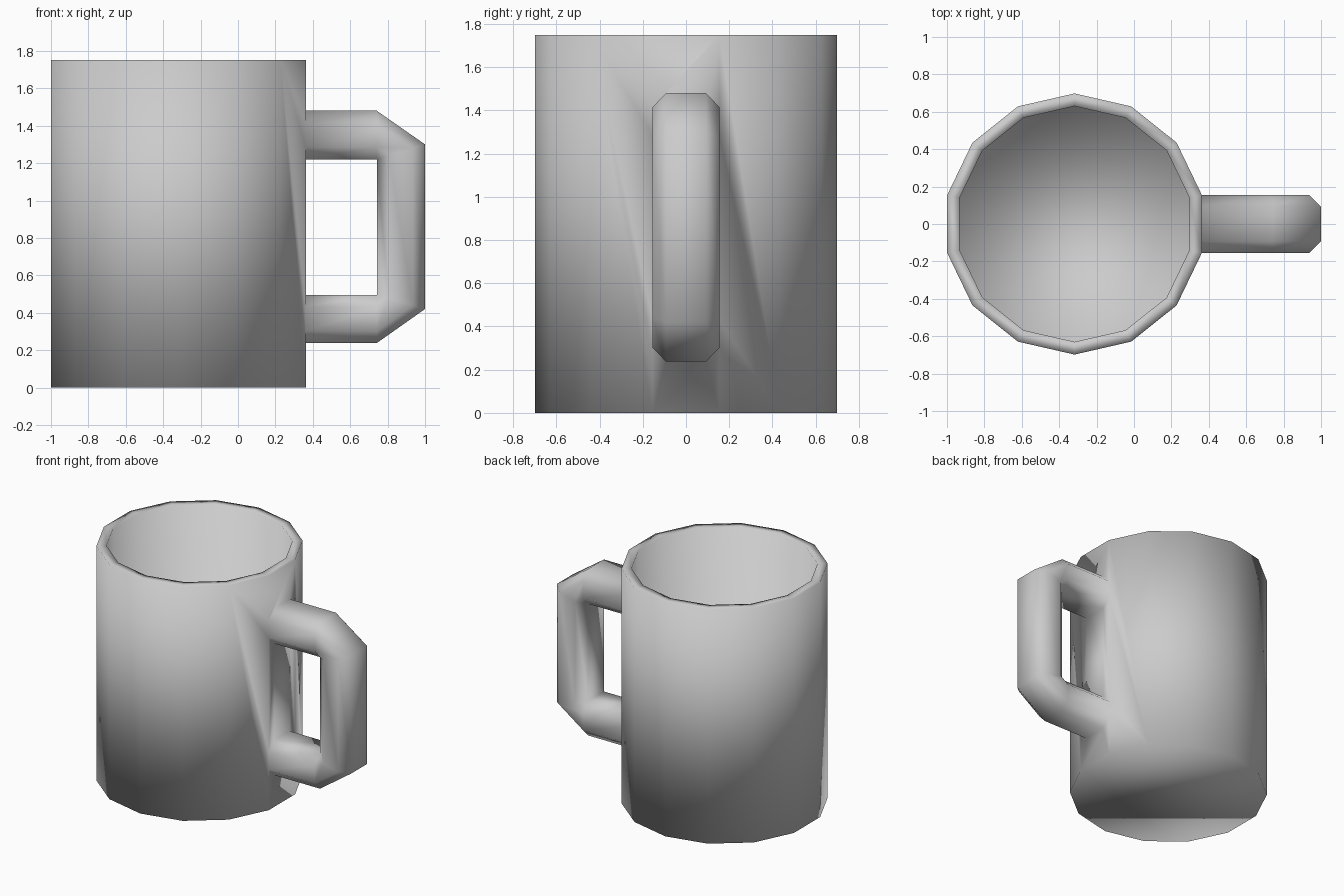
import bpy, bmesh
from math import sin, cos, pi

if "Cube" in bpy.data.objects:
    bpy.data.objects.remove(bpy.data.objects["Cube"])

N, CX, R_OUT, R_IN = 14, -0.318, 0.698, 0.63
HEIGHT, FLOOR = 1.75, 0.07
WALL_X = CX + R_OUT * cos(pi / N)      # flat side that carries the handle
HALF_W = R_OUT * sin(pi / N)           # handle is exactly as wide as that side

bm = bmesh.new()


def cup_ring(r, z):
    return [bm.verts.new((CX + r * cos((2 * k - 1) * pi / N),
                          r * sin((2 * k - 1) * pi / N), z)) for k in range(N)]


def bridge(a, b, skip=()):
    n = len(a)
    for i in range(n):
        if i not in skip:
            j = (i + 1) % n
            bm.faces.new((a[i], a[j], b[j], b[i]))


# Cup shell: outer wall, rim, inner wall, floor and base
bot, top = cup_ring(R_OUT, 0), cup_ring(R_OUT, HEIGHT)
rim, floor = cup_ring(R_IN, HEIGHT), cup_ring(R_IN, FLOOR)
bridge(bot, top, skip=(0, 1, N - 1))
bridge(top, rim)
bridge(rim, floor)
bm.faces.new(floor)
bm.faces.new(bot[::-1])

# Handle: chamfered section (s across, t from outside to inside) swept along stations
SECTION = [(-.6, 0), (.6, 0), (1, .25), (1, .75), (.6, 1), (-.6, 1), (-1, .75), (-1, .25)]
STATIONS = [((WALL_X, 1.48), (WALL_X, 1.22)),
            ((.742, 1.48), (.742, 1.22)),
            ((1.0, 1.30), (.742, 1.22)),
            ((1.0, .42), (.742, .495)),
            ((.742, .238), (.742, .495)),
            ((WALL_X, .238), (WALL_X, .495))]
rings = []
for (ox, oz), (ix, iz) in STATIONS:
    rings.append([bm.verts.new((ox + (ix - ox) * t, s * HALF_W, oz + (iz - oz) * t))
                  for s, t in SECTION])
for a, b in zip(rings, rings[1:]):
    bridge(a, b)

# Wall faces around the two handle roots
u, w = rings[0], rings[-1]
bm.faces.new((top[0], top[1], u[2], u[1], u[0], u[7]))
bm.faces.new((u[6], u[5], u[4], u[3], w[3], w[4], w[5], w[6]))
bm.faces.new((w[7], w[0], w[1], w[2], bot[1], bot[0]))
bm.faces.new((bot[1], bot[2], top[2], top[1], u[2], u[3], w[3], w[2]))
bm.faces.new((bot[-1], bot[0], w[7], w[6], u[6], u[7], top[0], top[-1]))

# Weld the shared inner corners of the handle
bmesh.ops.remove_doubles(bm, verts=bm.verts[:], dist=0.0005)
bmesh.ops.recalc_face_normals(bm, faces=bm.faces[:])
for f in bm.faces:
    f.smooth = True

mesh = bpy.data.meshes.new("mug")
bm.to_mesh(mesh)
bm.free()
bpy.context.collection.objects.link(bpy.data.objects.new("mug", mesh))
